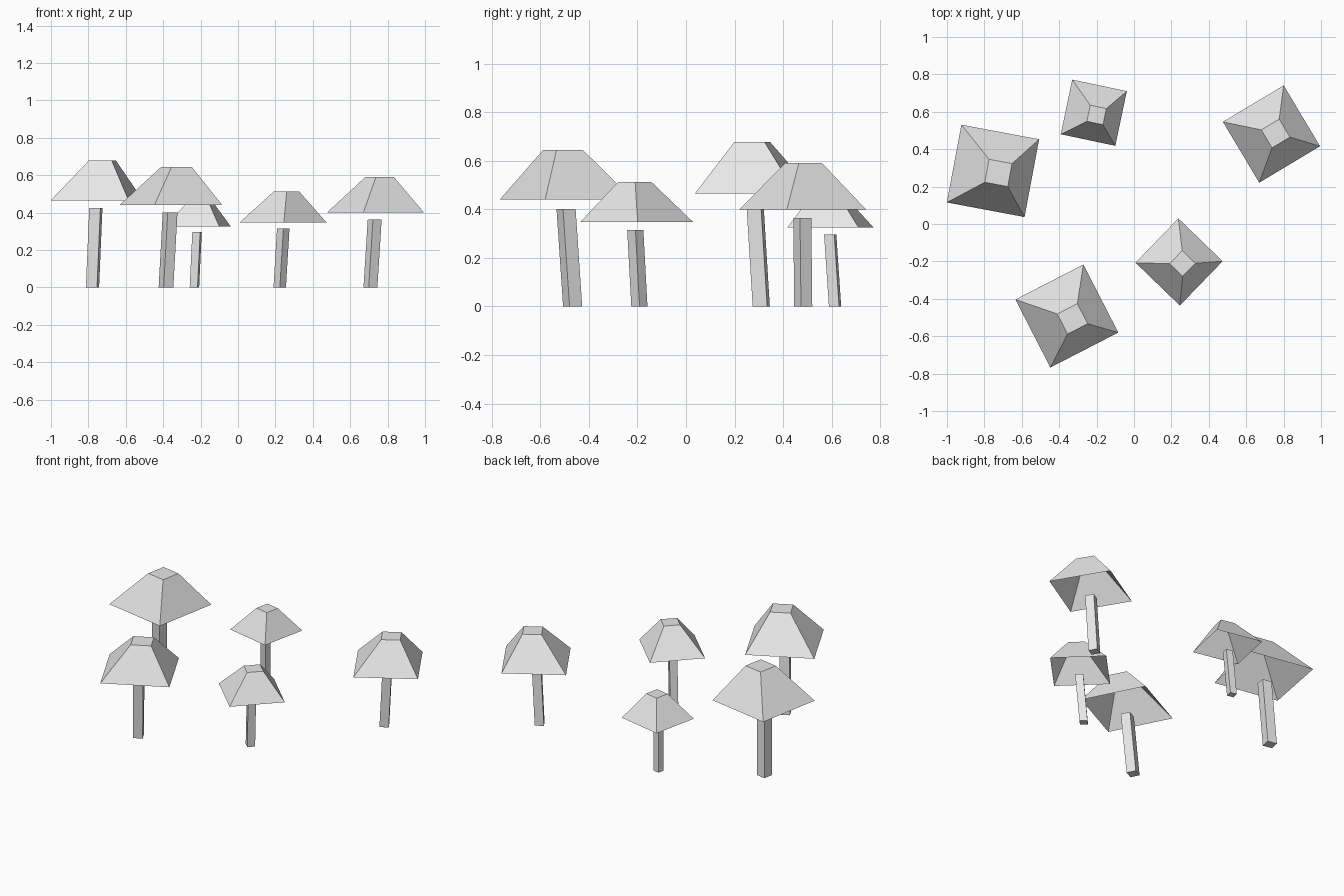
import bpy, bmesh
from math import cos, sin, pi, radians
from mathutils import Vector

cube = bpy.data.objects.get("Cube")
if cube:
    bpy.data.objects.remove(cube, do_unlink=True)

grey = bpy.data.materials.new("light_grey")
grey.use_nodes = True
grey.diffuse_color = (0.8, 0.8, 0.8, 1)
grey.node_tree.nodes["Principled BSDF"].inputs["Base Color"].default_value = (0.8, 0.8, 0.8, 1)


def square_loft(name, bottom, top, r_bottom, r_top, turn, floor):
    """Four-sided solid between two level squares; r is the half diagonal."""
    bm = bmesh.new()
    rings = []
    for centre, r in ((bottom, r_bottom), (top, r_top)):
        ring = []
        for i in range(4):
            a = radians(turn) + pi / 4 + i * pi / 2
            ring.append(bm.verts.new(Vector(centre) + Vector((r * cos(a), r * sin(a), 0))))
        rings.append(ring)
    low, high = rings
    for i in range(4):
        j = (i + 1) % 4
        bm.faces.new((low[i], low[j], high[j], high[i]))
    bm.faces.new(high)
    if floor:
        bm.faces.new(low[::-1])
    mesh = bpy.data.meshes.new(name)
    bm.to_mesh(mesh)
    bm.free()
    mesh.materials.append(grey)
    obj = bpy.data.objects.new(name, mesh)
    bpy.context.collection.objects.link(obj)


def mushroom(place, foot, neck, brim, crown, size, brim_z, turn):
    # Leaning stem, ending just under the cap
    stem_r = 0.143 * size
    square_loft(place + "_stem", (*foot, 0), (*neck, 0.91 * brim_z),
                stem_r, stem_r, turn, True)
    # Hollow cap, open underneath, with its crown shifted along the lean
    square_loft(place + "_cap", (*brim, brim_z), (*crown, brim_z + 0.71 * size),
                size, 0.295 * size, turn, False)


mushroom("right_large", (-0.778, 0.31), (-0.76, 0.284), (-0.754, 0.284), (-0.725, 0.273), 0.299, 0.466, -10.6)
mushroom("front_right", (-0.385, -0.467), (-0.363, -0.494), (-0.359, -0.492), (-0.329, -0.507), 0.289, 0.44, 27.2)
mushroom("back_small", (-0.233, 0.614), (-0.219, 0.594), (-0.215, 0.595), (-0.2, 0.583), 0.211, 0.326, -11.9)
mushroom("front_left", (0.223, -0.192), (0.242, -0.209), (0.241, -0.203), (0.259, -0.211), 0.233, 0.347, 46)
mushroom("back_left", (0.708, 0.483), (0.731, 0.479), (0.735, 0.481), (0.757, 0.484), 0.268, 0.4, 30.9)
